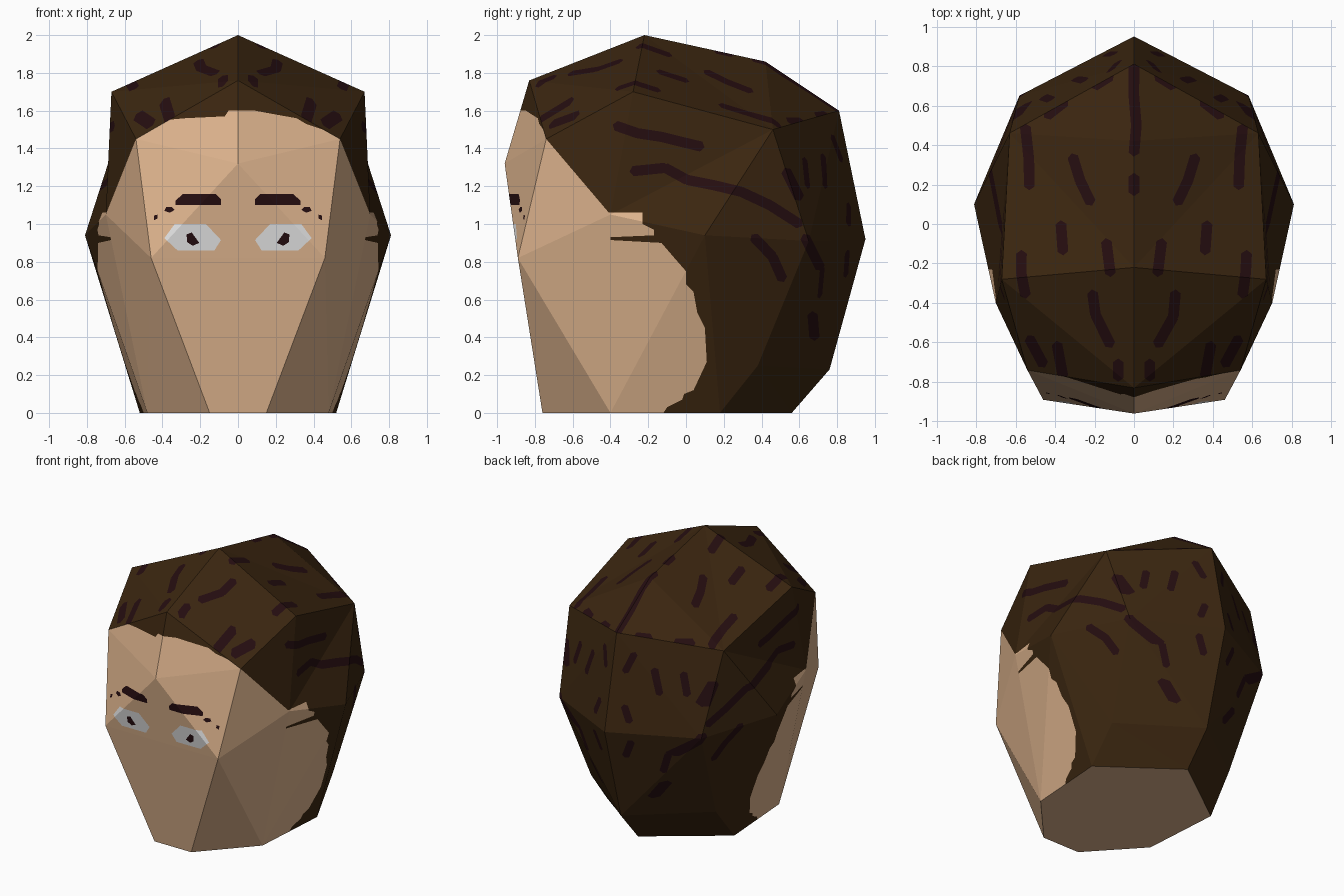
import bpy, bmesh, random
from mathutils import Vector

if "Cube" in bpy.data.objects:
    bpy.data.objects.remove(bpy.data.objects["Cube"])

random.seed(4)


def material(name, rgb):
    m = bpy.data.materials.new(name)
    m.diffuse_color = (*rgb, 1)
    m.use_nodes = True
    m.node_tree.nodes["Principled BSDF"].inputs["Base Color"].default_value = m.diffuse_color
    return m


HAIR, SKIN, STREAK, WHITE = range(4)
mats = [material("dark brown hair", (0.043, 0.019, 0.005)),
        material("tan skin", (0.72, 0.45, 0.265)),
        material("hair streak", (0.018, 0.004, 0.005)),
        material("eye white", (0.75, 0.75, 0.75))]

# Head corners: centre line first, then the right half (mirrored as lower case)
corner = {
    'A': (0, -.83, 1.76), 'B': (0, -.22, 2), 'C': (0, .42, 1.86), 'D': (0, .81, 1.60),
    'E': (0, .95, .92), 'F': (0, .76, .23), 'G': (0, -.96, 1.32), 'S': (0, .56, 0),
    'H': (.46, -.89, .82), 'I': (.54, -.74, 1.45), 'J': (.67, -.28, 1.70),
    'K': (.63, .46, 1.50), 'L': (.81, .10, .94), 'M': (.58, .65, .91),
    'N': (.15, -.76, 0), 'P': (.70, -.40, 1.05), 'Q': (.48, -.40, 0),
    'R': (.52, .18, 0), 'T': (.51, .38, .25)}
hair_faces = ("ABJ AJI AIG PIJ JKP KLP BJK BKC CKD DKM DME KLM LRT LTM MTF MFE "
              "TRS TSF HPQ PLQ LQR")
skin_faces = "IHG IPH HNQ"
middle_faces = "GHh HhnN NQRSrqn"

bm = bmesh.new()
vert = {}
for k, (x, y, z) in corner.items():
    vert[k] = bm.verts.new((x, y, z))
    vert[k.lower()] = bm.verts.new((-x, y, z)) if x else vert[k]


def add_faces(words, mat, mirror):
    for w in words.split():
        for s in ((w, w.lower()[::-1]) if mirror else (w,)):
            bm.faces.new([vert[c] for c in s]).material_index = mat


add_faces(hair_faces, HAIR, True)
add_faces(skin_faces, SKIN, True)
add_faces(middle_faces, SKIN, False)
bmesh.ops.recalc_face_normals(bm, faces=bm.faces[:])


def paint(poly, axis, sign, mat, facing):
    """Cut a convex 2D shape into the faces that face along an axis, and colour it."""
    u, v = [i for i in range(3) if i != axis]
    lo = [min(p[i] for p in poly) for i in (0, 1)]
    hi = [max(p[i] for p in poly) for i in (0, 1)]
    mid = [sum(p[i] for p in poly) / len(poly) for i in (0, 1)]
    faces = []
    for f in bm.faces:
        if f.normal[axis] * sign < facing:
            continue
        us = [w.co[u] for w in f.verts]
        vs = [w.co[v] for w in f.verts]
        if min(us) < hi[0] and max(us) > lo[0] and min(vs) < hi[1] and max(vs) > lo[1]:
            faces.append(f)
    for a, b in zip(poly, poly[1:] + poly[:1]):
        if not faces:
            return
        co, no = Vector((0, 0, 0)), Vector((0, 0, 0))
        co[u], co[v] = a
        no[u], no[v] = b[1] - a[1], a[0] - b[0]
        if no.length < 1e-6:
            continue
        no.normalize()
        centre = co.copy()
        centre[u], centre[v] = mid
        if (centre - co).dot(no) > 0:
            no.negate()
        geom = set(faces)
        for f in faces:
            geom.update(f.edges)
            geom.update(f.verts)
        res = bmesh.ops.bisect_plane(bm, geom=list(geom), dist=1e-5, plane_co=co, plane_no=no)
        faces = [f for f in res['geom'] if isinstance(f, bmesh.types.BMFace)
                 and (f.calc_center_median() - co).dot(no) < 0]
    for f in faces:
        f.material_index = mat


# Forehead below the front hairline
hairline = [(-.54, 1.45), (-.48, 1.50), (-.39, 1.55), (-.28, 1.56), (-.07, 1.57), (-.05, 1.6),
            (.09, 1.6), (.17, 1.585), (.31, 1.56), (.36, 1.53), (.45, 1.5), (.54, 1.45)]
for (x0, z0), (x1, z1) in zip(hairline, hairline[1:]):
    paint([(x0, 1.25), (x1, 1.25), (x1, z1), (x0, z0)], 1, -1, SKIN, .6)

# Cheeks in front of the side hairline: (height, back limit)
cheek = [(1.06, -.23), (1.0, -.23), (.97, -.17), (.94, -.17), (.93, -.40), (.915, -.40),
         (.90, -.13), (.83, -.07), (.75, 0), (.68, 0), (.64, .04), (.53, .06), (.45, .10),
         (.27, .11), (.12, .04), (.10, -.01), (.07, -.02), (.03, -.10), (0, -.12)]
for side in (1, -1):
    for (z0, y0), (z1, y1) in zip(cheek, cheek[1:]):
        paint([(-1.2, z0), (y0, z0), (y1, z1), (-1.2, z1)], 0, side, SKIN, .3)

# Eyes, pupils and brows
eye = [(.09, .915), (.125, .86), (.32, .86), (.39, .925), (.335, 1.0), (.17, 1.0)]
pupil = [(.205, .90), (.24, .885), (.27, .905), (.272, .945), (.245, .955)]
brow = [(.09, 1.10), (.33, 1.10), (.33, 1.125), (.29, 1.16), (.12, 1.16), (.09, 1.13)]
fleck = [(.335, 1.075), (.36, 1.06), (.39, 1.07), (.38, 1.09), (.35, 1.09)]
dot = [(.425, 1.03), (.445, 1.02), (.445, 1.045), (.425, 1.05)]
for s in (1, -1):
    for shape, mat in ((eye, WHITE), (pupil, STREAK), (brow, STREAK),
                       (fleck, STREAK), (dot, STREAK)):
        paint([(s * x, z) for x, z in shape], 1, -1, mat, .3)


def streak(path, axis, sign, facing, w=.027):
    """A wobbly line of hair colour made of short capped segments."""
    pts = []
    for a, b in zip(path, path[1:]):
        a, b = Vector(a), Vector(b)
        n = max(1, round((b - a).length / .13))
        pts += [a.lerp(b, i / n) for i in range(n)]
    pts.append(Vector(path[-1]))
    for p in pts[1:-1]:
        p.x += random.uniform(-.012, .012)
        p.y += random.uniform(-.012, .012)
    for a, b in zip(pts, pts[1:]):
        d = (b - a).normalized() * w
        n = Vector((-d.y, d.x))
        hexagon = [a - d * .7, a + n, b + n, b + d * .7, b - n, a - n]
        paint([tuple(p) for p in hexagon], axis, sign, STREAK, facing)


# Streaks on the sides (y, z)
side_streaks = [
    [(-.37, 1.52), (-.25, 1.49), (-.13, 1.47), (.08, 1.41)],
    [(-.28, 1.28), (-.12, 1.29), (0, 1.24), (.3, 1.18), (.45, 1.09), (.6, 1.0)],
    [(.36, .93), (.45, .82), (.51, .71)], [(.63, .93), (.71, .77)],
    [(.67, .52), (.68, .4)], [(.53, 1.28), (.6, 1.14)]]
# Streaks on top (x, y)
top_streaks = [
    [(.31, .34), (.22, .11)], [(.55, .49), (.53, .19)], [(.37, 0), (.36, -.14)],
    [(.14, -.09), (.12, -.25)], [(.57, -.15), (.55, -.36)],
    [(.21, -.35), (.19, -.46), (.12, -.61)], [(.39, -.61), (.36, -.77)],
    [(.53, -.58), (.46, -.71)], [(.08, -.7), (.08, -.78)],
    [(.44, .55), (.35, .62)], [(.2, .7), (.12, .75)]]
# Streaks at the back (x, z)
back_streaks = [
    [(.25, 1.36), (.3, 1.2)], [(.12, 1.46), (.08, 1.34)], [(.42, 1.34), (.46, 1.2)],
    [(.1, 1.1), (.14, 1.0)], [(.15, .85), (.1, .73)], [(.36, .76), (.31, .62)]]
for s in (1, -1):
    for path in side_streaks:
        streak(path, 0, s, .3)
    for path in top_streaks:
        streak([(s * x, y) for x, y in path], 2, 1, .5)
    for path in back_streaks:
        streak([(s * x, z) for x, z in path], 1, 1, .6, .022)
streak([(0, .8), (0, .36)], 2, 1, .5)
streak([(0, .24), (0, .16)], 2, 1, .5)

mesh = bpy.data.meshes.new("head")
bm.to_mesh(mesh)
bm.free()
for m in mats:
    mesh.materials.append(m)
head = bpy.data.objects.new("head", mesh)
bpy.context.collection.objects.link(head)
